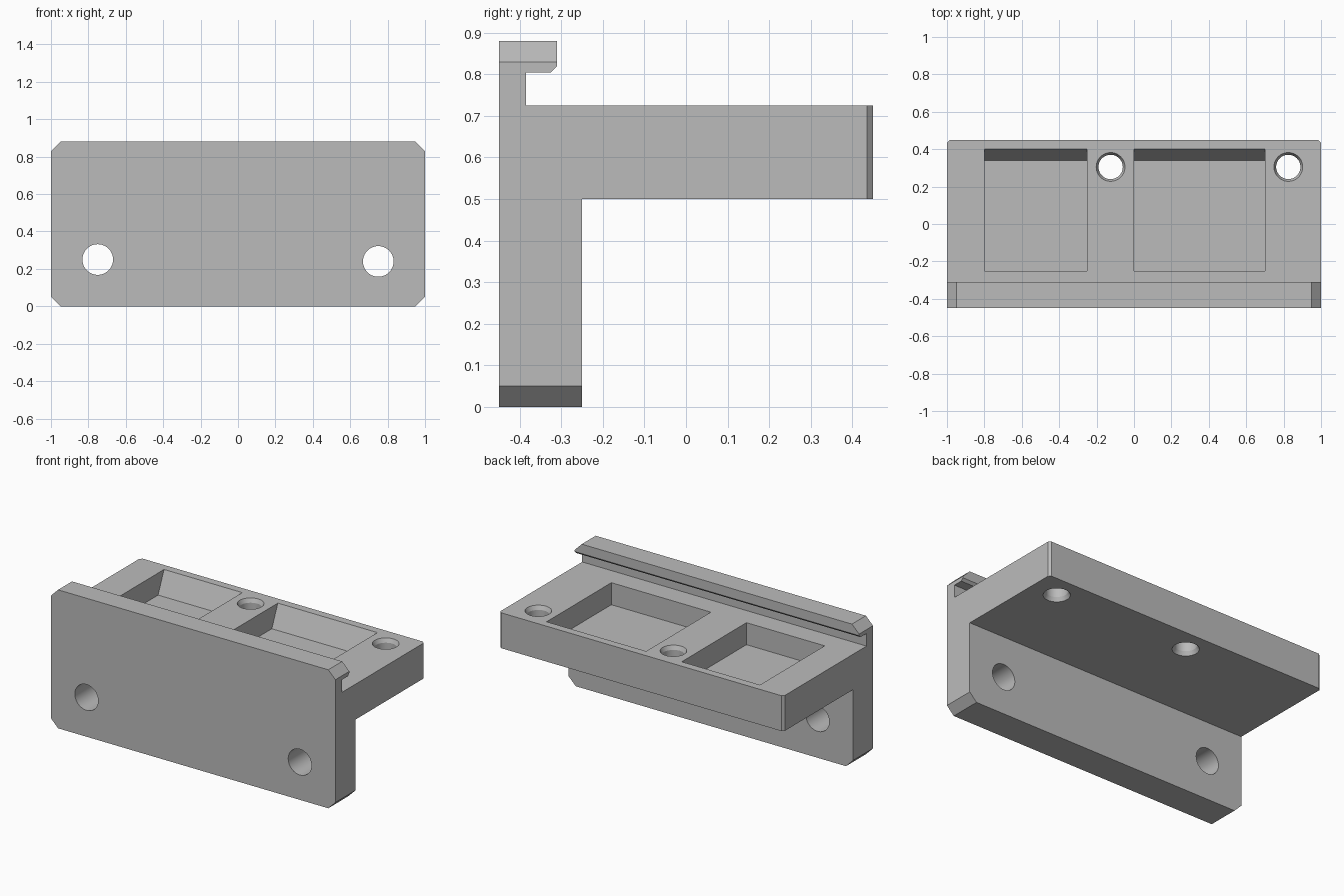
import bpy, math
from mathutils import Matrix

if "Cube" in bpy.data.objects:
    bpy.data.objects.remove(bpy.data.objects["Cube"], do_unlink=True)

grey = bpy.data.materials.new("plain grey")
grey.use_nodes = True
tone = (0.5, 0.5, 0.5, 1)
grey.diffuse_color = tone
grey.node_tree.nodes["Principled BSDF"].inputs["Base Color"].default_value = tone

# Maps from a profile's (u, v) and extrusion depth d to x, y, z
SIDE = lambda u, v, d: (d, u, v)
FRONT = lambda u, v, d: (u, d, v)
TOP = lambda u, v, d: (u, v, d)


def loft(name, axis, rings):
    """Solid from matching closed rings, each given as (depth, points)."""
    n = len(rings[0][1])
    verts = [axis(u, v, d) for d, points in rings for u, v in points]
    faces = [tuple(range(n)), tuple(range(len(verts) - n, len(verts)))]
    for r in range(len(rings) - 1):
        for i in range(n):
            a, b = r * n + i, r * n + (i + 1) % n
            faces.append((a, b, b + n, a + n))
    mesh = bpy.data.meshes.new(name)
    mesh.from_pydata(verts, [], faces)
    obj = bpy.data.objects.new(name, mesh)
    bpy.context.collection.objects.link(obj)
    mesh.materials.append(grey)
    bpy.context.view_layer.objects.active = obj
    bpy.ops.object.select_all(action="DESELECT")
    obj.select_set(True)
    bpy.ops.object.mode_set(mode="EDIT")
    bpy.ops.mesh.select_all(action="SELECT")
    bpy.ops.mesh.normals_make_consistent(inside=False)
    bpy.ops.object.mode_set(mode="OBJECT")
    return obj


def circle(x, y, r, n=48):
    return [(x + r * math.cos(math.tau * i / n), y + r * math.sin(math.tau * i / n))
            for i in range(n)]


def rect(x0, x1, y0, y1):
    return [(x0, y0), (x1, y0), (x1, y1), (x0, y1)]


def cut(target, tool, operation="DIFFERENCE"):
    mod = target.modifiers.new(tool.name, "BOOLEAN")
    mod.operation, mod.solver, mod.object = operation, "EXACT", tool
    bpy.context.view_layer.objects.active = target
    bpy.ops.object.modifier_apply(modifier=mod.name)
    bpy.data.objects.remove(tool, do_unlink=True)


# Bracket section: upright plate, shelf and hooked top lip
section = [(-.45, 0), (-.25, 0), (-.25, .5), (.45, .5), (.45, .725), (-.385, .725),
           (-.385, .805), (-.325, .805), (-.31, .82), (-.31, .88), (-.45, .88)]
bracket = loft("bracket", SIDE, [(-1, section), (1, section)])

# Bevelled plate corners
c = 0.05
outline = [(-1, c), (c - 1, 0), (1 - c, 0), (1, c),
           (1, .88 - c), (1 - c, .88), (c - 1, .88), (-1, .88 - c)]
cut(bracket, loft("front_outline", FRONT, [(-1, outline), (1, outline)]), "INTERSECT")

# Small bevels on the shelf's rear corners
e = 0.015
plan = [(-1, -1), (1, -1), (1, .45 - e), (1 - e, .45), (e - 1, .45), (-1, .45 - e)]
cut(bracket, loft("shelf_outline", TOP, [(-1, plan), (2, plan)]), "INTERSECT")

# Shelf pockets with a sloping rear wall
depth = 0.14
slope = 0.06 / depth
for x0, x1 in ((-.8, -.25), (0, .7)):
    rings = [(.725 + h, rect(x0, x1, -.25, .4 + h * slope)) for h in (-depth, .05)]
    cut(bracket, loft("pocket", TOP, rings))

# Shelf holes, countersunk on both sides
for x in (-.125, .825):
    steps = [(.4, .077), (.5, .077), (.525, .065), (.7, .065), (.725, .077), (.8, .077)]
    cut(bracket, loft("shelf_hole", TOP, [(z, circle(x, .305, r)) for z, r in steps]))

# Plate holes
for x, z in ((-.75, .25), (.75, .24)):
    ring = circle(x, z, .082)
    cut(bracket, loft("plate_hole", FRONT, [(-.6, ring), (-.1, ring)]))

# Smooth hole walls, crisp edges elsewhere
bpy.ops.object.select_all(action="DESELECT")
bracket.select_set(True)
bpy.context.view_layer.objects.active = bracket
bpy.ops.object.shade_smooth_by_angle(angle=math.radians(25))
